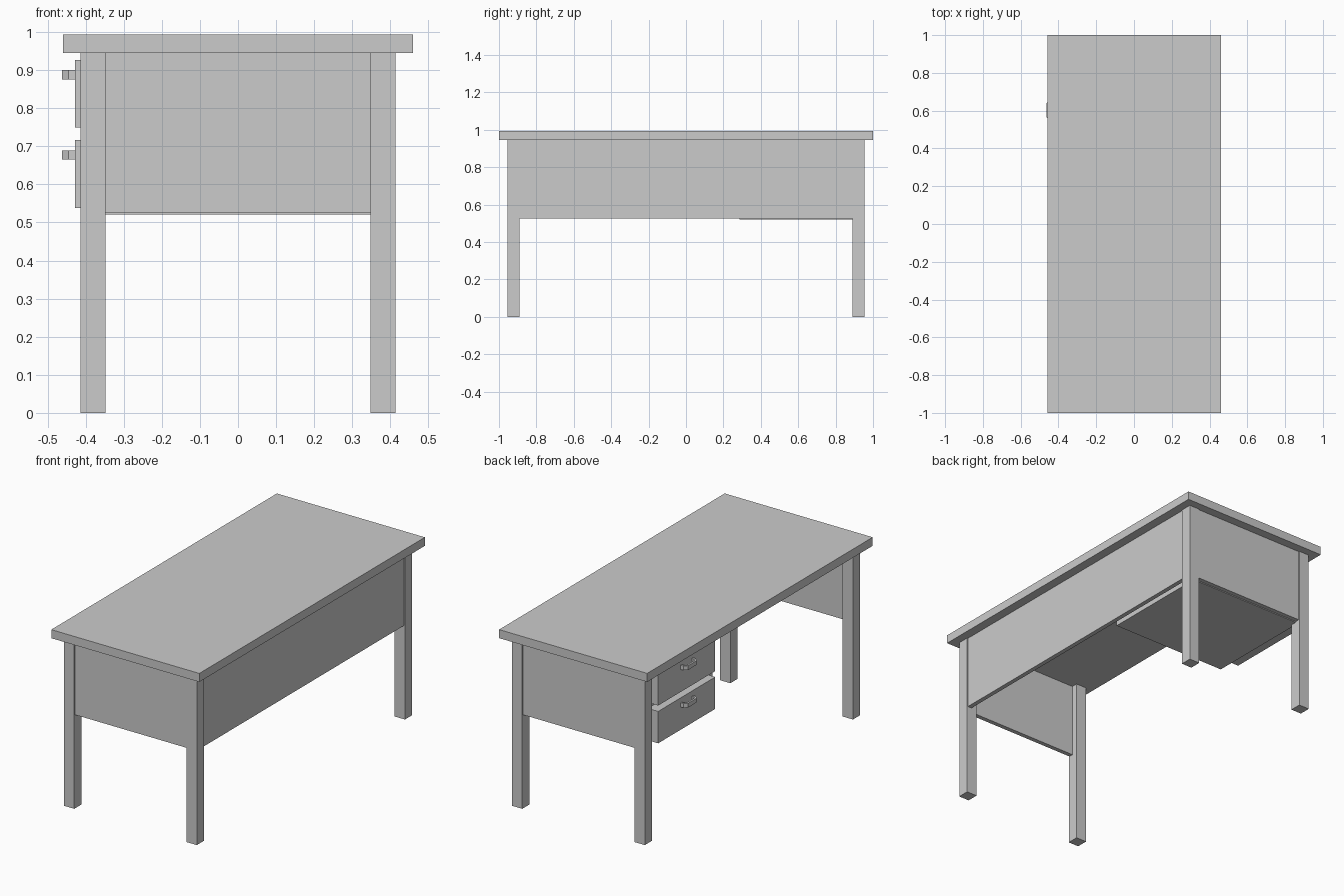
import bpy, bmesh

if "Cube" in bpy.data.objects:
    bpy.data.objects.remove(bpy.data.objects["Cube"])


def box(name, x, y, z):
    """Axis-aligned box from (min, max) ranges."""
    bm = bmesh.new()
    bmesh.ops.create_cube(bm, size=1)
    for v in bm.verts:
        for i, (a, b) in enumerate((x, y, z)):
            v.co[i] = b if v.co[i] > 0 else a
    return finish(name, bm)


def finish(name, bm):
    bmesh.ops.recalc_face_normals(bm, faces=bm.faces)
    mesh = bpy.data.meshes.new(name)
    bm.to_mesh(mesh)
    bm.free()
    ob = bpy.data.objects.new(name, mesh)
    bpy.context.collection.objects.link(ob)
    return ob


def handle(name, yc, z0, z1):
    """Bent pull: closed plan profile extruded upwards."""
    outer = [(-.427, -.055), (-.445, -.055), (-.462, -.038)]
    inner = [(-.452, -.033), (-.441, -.044), (-.427, -.044)]
    prof = (outer + [(x, -y) for x, y in reversed(outer)]
            + [(x, -y) for x, y in reversed(inner)] + inner)
    bm = bmesh.new()
    # one quad strip per half keeps every face convex
    out = outer + [(x, -y) for x, y in reversed(outer)]
    inn = list(reversed(inner)) + [(x, -y) for x, y in inner]
    a = [bm.verts.new((x, yc + y, z0)) for x, y in out]
    b = [bm.verts.new((x, yc + y, z0)) for x, y in inn]
    for i in range(len(a) - 1):
        bm.faces.new((a[i], a[i + 1], b[i + 1], b[i]))
    r = bmesh.ops.extrude_face_region(bm, geom=bm.faces[:])
    for v in r["geom"]:
        if isinstance(v, bmesh.types.BMVert):
            v.co.z = z1
    return finish(name, bm)


# Table top
box("desk_top", (-.459, .46), (-1, 1), (.945, .993))

# Legs
for sx, nx in ((-1, "left"), (1, "right")):
    for sy, ny in ((-1, "front"), (1, "back")):
        box(f"{ny}_{nx}_leg", sorted((sx * .348, sx * .413)),
            sorted((sy * .89, sy * .955)), (0, .945))

# End panels and long modesty panel
for s, n in ((-1, "front"), (1, "back")):
    box(f"{n}_end_panel", (-.348, .348), sorted((s * .925, s * .95)), (.526, .945))
box("long_side_panel", (.383, .408), (-.89, .89), (.526, .945))

# Drawer cabinet
box("drawer_cabinet", (-.364, .36), (.285, .925), (.521, .945))

# Drawers with handles
for n, z0, z1, h0, h1 in (("upper", .75, .927, .876, .9), ("lower", .538, .717, .665, .689)):
    box(f"{n}_drawer", (-.428, -.364), (.352, .858), (z0, z1))
    handle(f"{n}_drawer_handle", .603, h0, h1)
